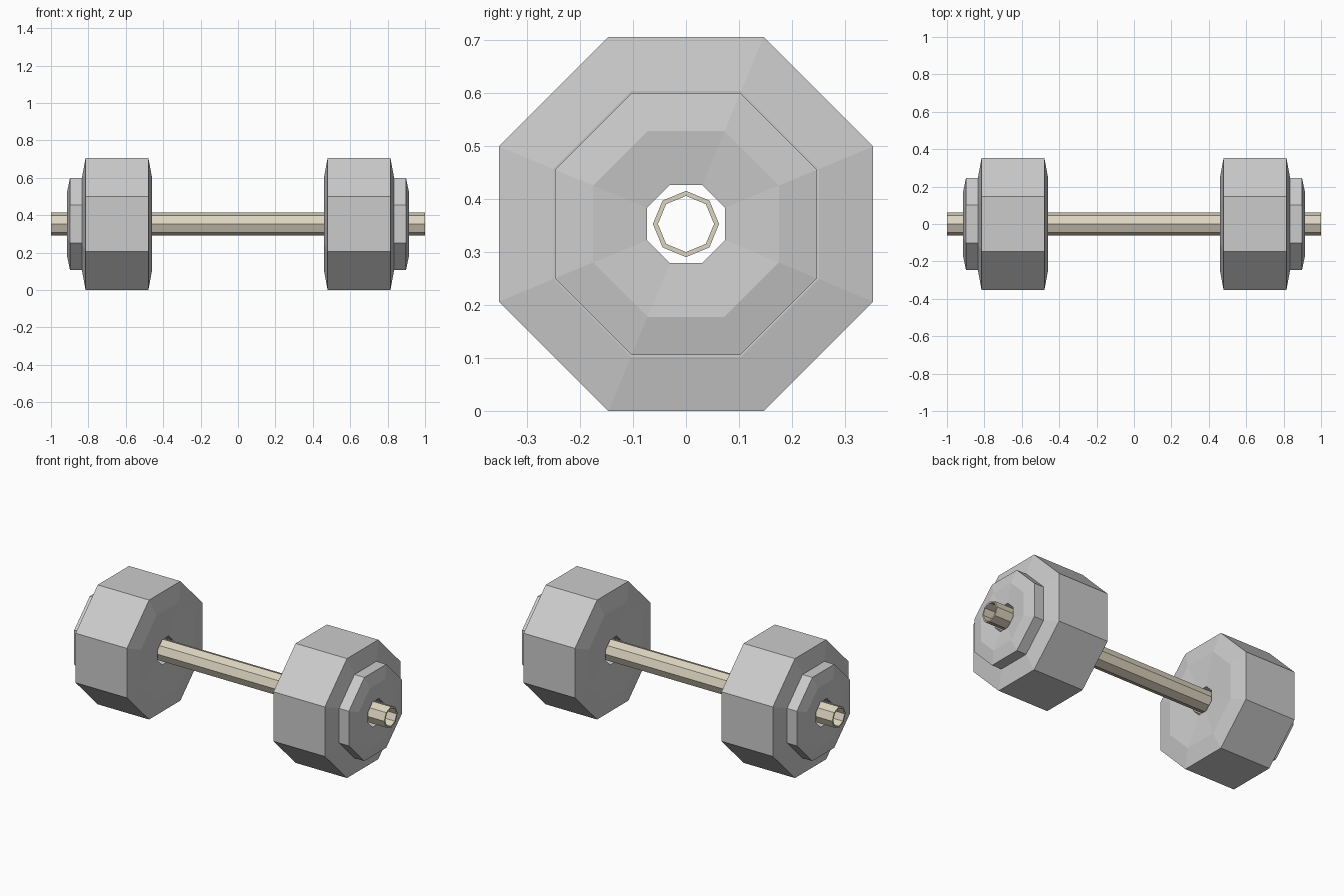
import bpy, bmesh
from math import pi, cos, sin

if "Cube" in bpy.data.objects:
    bpy.data.objects.remove(bpy.data.objects["Cube"])

CENTRE_Z = 0.353
SIDES = 8
APOTHEM = cos(pi / SIDES)   # flat-to-centre distance over corner radius


def ring_solid(name, profile, turn=0.0, flip=1, material=None):
    """Sweep a closed (x, radius) profile around the x axis in eight flat sides."""
    bm = bmesh.new()
    rings = []
    for i in range(SIDES):
        a = turn + i * 2 * pi / SIDES
        rings.append([bm.verts.new((flip * x, r * cos(a), CENTRE_Z + r * sin(a)))
                      for x, r in profile])
    n = len(profile)
    for i in range(SIDES):
        p, q = rings[i], rings[(i + 1) % SIDES]
        for j in range(n):
            k = (j + 1) % n
            bm.faces.new((p[j], p[k], q[k], q[j]))
    bmesh.ops.recalc_face_normals(bm, faces=bm.faces[:])
    mesh = bpy.data.meshes.new(name)
    bm.to_mesh(mesh)
    bm.free()
    if material:
        mesh.materials.append(material)
    obj = bpy.data.objects.new(name, mesh)
    bpy.context.collection.objects.link(obj)
    return obj


def plate(name, apothem, x0, x1, bulge, dip, flip):
    """Weight plate: flat rim, faces swelling to a mid ring, then dipping to the hole."""
    rim, mid, hole = apothem / APOTHEM, 0.71 * apothem / APOTHEM, 0.074 / APOTHEM
    profile = [(x0 + dip, hole), (x0, mid), (x0 + bulge, rim),
               (x1 - bulge, rim), (x1, mid), (x1 - dip, hole)]
    ring_solid(name, profile, pi / SIDES, flip)


# Hollow bar
tan = bpy.data.materials.new("bar_tan")
tan.diffuse_color = (0.72, 0.66, 0.53, 1)
tan.use_nodes = True
tan.node_tree.nodes["Principled BSDF"].inputs["Base Color"].default_value = tan.diffuse_color
ring_solid("bar", [(-1, 0.0625), (1, 0.0625), (1, 0.053), (-1, 0.053)], material=tan)

# Large and small weight plates at both ends
for side, flip in (("right", 1), ("left", -1)):
    plate(side + "_large_plate", 0.353, 0.46, 0.834, 0.019, 0.015, flip)
    plate(side + "_small_plate", 0.247, 0.76, 0.913, 0.015, 0.012, flip)
